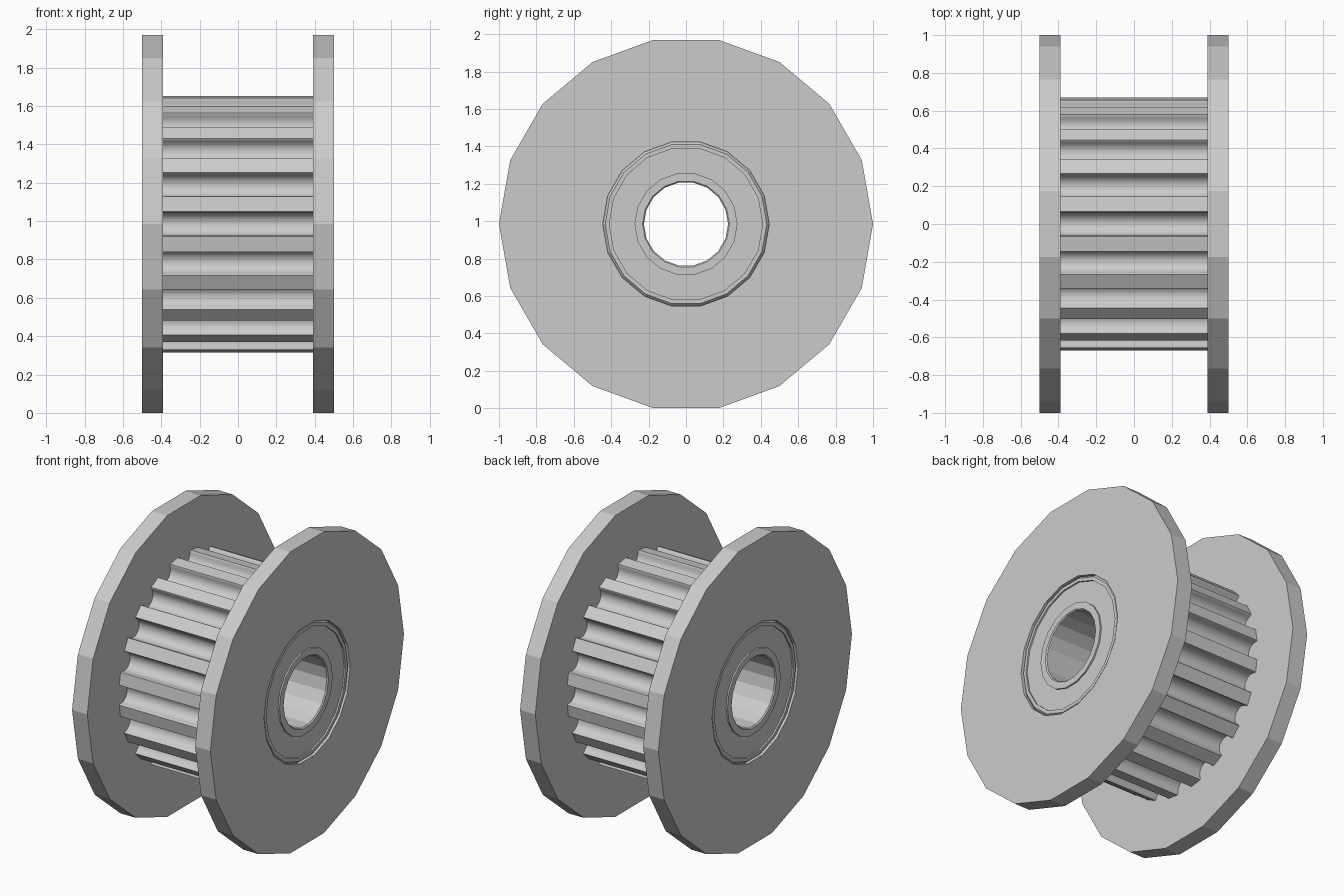
import bpy, bmesh
from math import sin, cos, pi, radians

cube = bpy.data.objects.get("Cube")
if cube:
    bpy.data.objects.remove(cube)

SIDES, TEETH = 18, 20
AXIS_Z = cos(pi / SIDES)      # flanges rest on a flat side
FLANGE_IN, FLANGE_OUT = 0.39, 0.5

grey = bpy.data.materials.new("grey metal")
grey.use_nodes = True
grey.diffuse_color = (0.6, 0.6, 0.6, 1)
grey.node_tree.nodes["Principled BSDF"].inputs["Base Color"].default_value = (0.6, 0.6, 0.6, 1)


def finish(name, bm):
    bmesh.ops.recalc_face_normals(bm, faces=bm.faces)
    mesh = bpy.data.meshes.new(name)
    bm.to_mesh(mesh)
    bm.free()
    mesh.materials.append(grey)
    obj = bpy.data.objects.new(name, mesh)
    obj.location.z = AXIS_Z
    bpy.context.collection.objects.link(obj)
    return obj


def lathe(name, profile):
    """Revolve a closed (x, radius) profile around the x axis."""
    bm = bmesh.new()
    rings = []
    for i in range(SIDES):
        a = 2 * pi * i / SIDES
        rings.append([bm.verts.new((x, r * cos(a), r * sin(a))) for x, r in profile])
    n = len(profile)
    for i in range(SIDES):
        a, b = rings[i], rings[(i + 1) % SIDES]
        for j in range(n):
            k = (j + 1) % n
            bm.faces.new((a[j], a[k], b[k], b[j]))
    return finish(name, bm)


# Flanges
for side, label in ((1, "left"), (-1, "right")):
    lathe(label + "_flange", [(side * x, r) for x, r in (
        (FLANGE_IN, 0.445), (FLANGE_IN, 1), (FLANGE_OUT, 1), (FLANGE_OUT, 0.445))])

# Bearing core: outer race, recessed shield, inner race and bore
half = [(0.478, 0.445), (0.492, 0.432), (0.492, 0.41), (0.482, 0.41),
        (0.482, 0.275), (0.492, 0.275), (0.492, 0.232), (0.485, 0.225)]
lathe("bearing", half + [(-x, r) for x, r in reversed(half)])

# Toothed drum: round grooves between flat-topped teeth
R, GROOVE, CENTRE = 0.672, 0.06, 0.02
groove = [(-0.065, 0), (-0.061, 0.007)]
groove += [(-GROOVE * cos(t), CENTRE + GROOVE * sin(t)) for t in (pi * i / 10 for i in range(11))]
groove += [(0.061, 0.007), (0.065, 0)]
outline = []
for i in range(TEETH):
    a = 2 * pi * i / TEETH
    for s, d in groove:
        r = (R * R - 0.065 ** 2) ** 0.5 - d
        outline.append((r * cos(a) - s * sin(a), r * sin(a) + s * cos(a)))

bm = bmesh.new()
ends = [[bm.verts.new((x, y, z)) for y, z in outline] for x in (-FLANGE_IN, FLANGE_IN)]
for i in range(len(outline)):
    k = (i + 1) % len(outline)
    bm.faces.new((ends[0][i], ends[0][k], ends[1][k], ends[1][i]))
drum = finish("toothed_drum", bm)
bpy.ops.object.select_all(action="DESELECT")
drum.select_set(True)
bpy.context.view_layer.objects.active = drum
bpy.ops.object.shade_smooth_by_angle(angle=radians(28))
